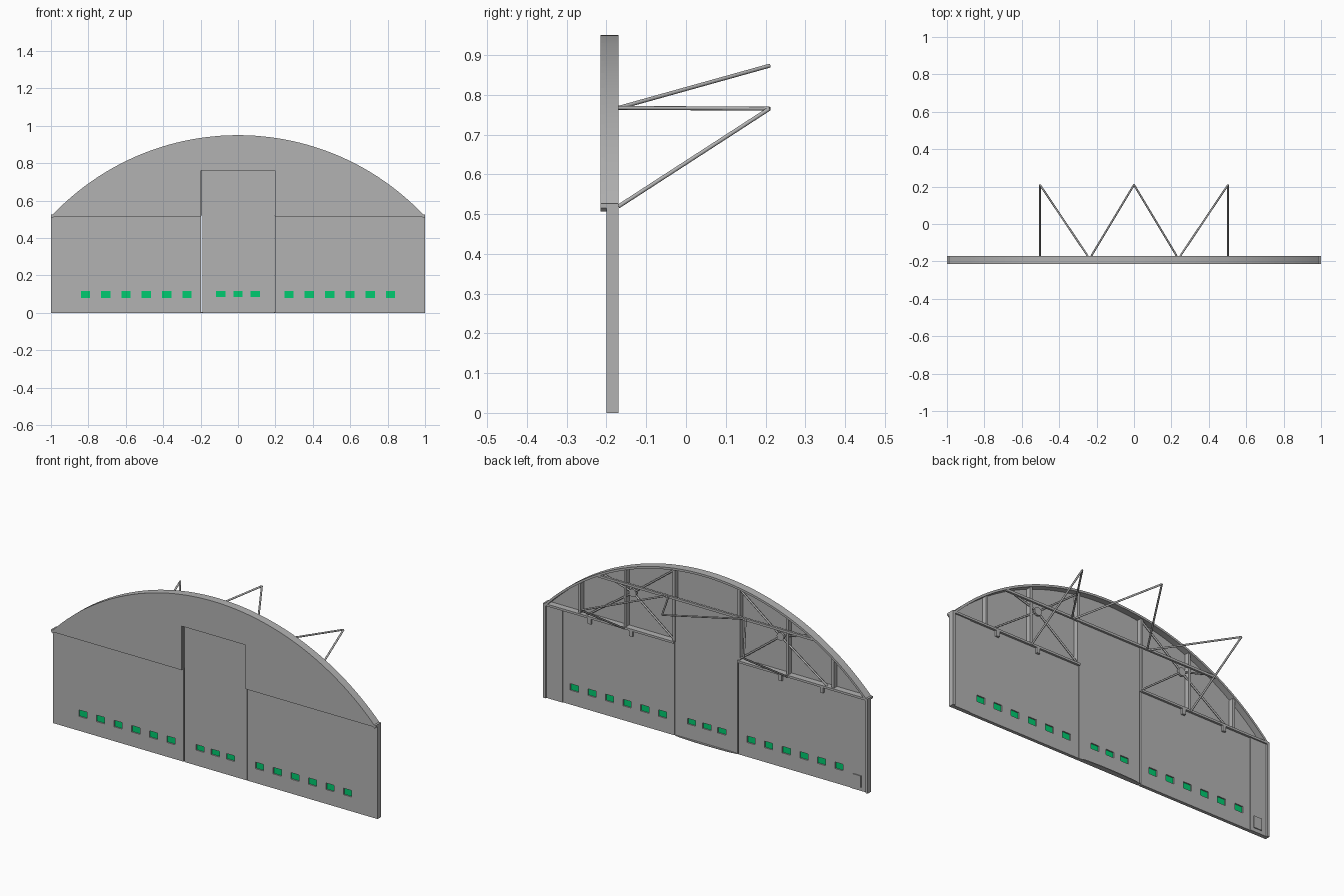
import bpy, bmesh, math
from mathutils import Vector

old = bpy.data.objects.get("Cube")
if old:
    bpy.data.objects.remove(old, do_unlink=True)


def material(name, rgb):
    m = bpy.data.materials.new(name)
    m.use_nodes = True
    color = (*rgb, 1)
    m.diffuse_color = color
    m.node_tree.nodes["Principled BSDF"].inputs["Base Color"].default_value = color
    return m


GREY = material("steel_grey", (0.45, 0.45, 0.45))
GREEN = material("window_green", (0.0, 0.6, 0.16))

FRONT, SHEET, BACK = -0.215, -0.2, -0.17   # wall layers in y
EAVE, TOP, NOTCH, DOOR = 0.515, 0.95, 0.76, 0.197
RISE = TOP - EAVE
RADIUS = (1 + RISE ** 2) / (2 * RISE)


def finish(name, bm, mat=GREY):
    bmesh.ops.recalc_face_normals(bm, faces=bm.faces)
    me = bpy.data.meshes.new(name)
    bm.to_mesh(me)
    bm.free()
    me.materials.append(mat)
    ob = bpy.data.objects.new(name, me)
    bpy.context.collection.objects.link(ob)
    return ob


def box(name, x, y, z, mat=GREY):
    """Box from (low, high) ranges on each axis."""
    bm = bmesh.new()
    bmesh.ops.create_cube(bm, size=1)
    for v in bm.verts:
        v.co = [r[0] + (c + 0.5) * (r[1] - r[0]) for c, r in zip(v.co, (x, y, z))]
    return finish(name, bm, mat)


def prism(name, points, direction):
    """Extrude a closed outline along a direction."""
    bm = bmesh.new()
    face = bm.faces.new([bm.verts.new(p) for p in points])
    new = bmesh.ops.extrude_face_region(bm, geom=[face])["geom"]
    for v in new:
        if isinstance(v, bmesh.types.BMVert):
            v.co += Vector(direction)
    return finish(name, bm)


def rod(name, a, b, radius=0.005, sides=8):
    a, b = Vector(a), Vector(b)
    bm = bmesh.new()
    bmesh.ops.create_cone(bm, cap_ends=True, segments=sides, radius1=radius,
                          radius2=radius, depth=(b - a).length)
    bmesh.ops.rotate(bm, verts=bm.verts,
                     matrix=(b - a).to_track_quat("Z", "Y").to_matrix())
    bmesh.ops.translate(bm, verts=bm.verts, vec=(a + b) / 2)
    ob = finish(name, bm)
    for p in ob.data.polygons:
        p.use_smooth = len(p.vertices) == 4
    ob.data.set_sharp_from_angle(angle=math.radians(50))
    return ob


def arc_z(x, inset=0):
    return TOP - RADIUS + math.sqrt((RADIUS - inset) ** 2 - x * x)


def arc(inset=0, steps=48):
    half = math.asin(1 / RADIUS)
    r = RADIUS - inset
    angles = [half - 2 * half * i / steps for i in range(steps + 1)]
    return [(r * math.sin(t), FRONT, TOP - RADIUS + r * math.cos(t)) for t in angles]


# Arched gable sheet with a notch for the tall centre door
notch = [(-DOOR, EAVE), (-DOOR, NOTCH), (DOOR, NOTCH), (DOOR, EAVE)]
prism("gable_sheet", arc() + [(x, FRONT, z) for x, z in notch], (0, 0.01, 0))
rim = prism("gable_rim", arc() + arc(0.012)[::-1], (0, BACK - FRONT, 0))
for p in rim.data.polygons:
    p.use_smooth = abs(p.normal.y) < 0.5
rim.data.set_sharp_from_angle(angle=math.radians(30))


# Door leaves with window openings cut through and green panes inside
def door(name, x, top, windows, low):
    leaf = box(name, x, (SHEET, -0.182), (0, top))
    for i, wx in enumerate(windows):
        wide, tall = (wx - 0.025, wx + 0.025), (low, 0.116)
        cutter = box("window_cutter", wide, (-0.25, -0.15), tall)
        cut = leaf.modifiers.new("opening", "BOOLEAN")
        cut.operation, cut.solver, cut.object = "DIFFERENCE", "EXACT", cutter
        bpy.context.view_layer.objects.active = leaf
        bpy.ops.object.modifier_apply(modifier=cut.name)
        bpy.data.objects.remove(cutter, do_unlink=True)
        box(f"{name}_pane_{i + 1}", wide, (-0.193, -0.189), tall, GREEN)


row = [0.273 + 0.1085 * i for i in range(6)]
door("left_door", (DOOR + 0.001, 0.997), EAVE, row, 0.08)
door("right_door", (-0.997, -DOOR), EAVE, [-x for x in row], 0.08)
door("centre_door", (-0.189, DOOR - 0.001), NOTCH, [-0.093, 0, 0.093], 0.085)

# Curved floor plate behind the centre door
curve = [(DOOR * math.cos(t), -0.184 + 0.014 * math.sin(t), 0)
         for t in [math.pi * i / 16 for i in range(17)]]
prism("floor_plate", curve, (0, 0, 0.004))

# Horizontal framing
box("middle_beam", (-0.66, 0.66), (-0.182, BACK), (0.76, 0.773))

for side, s in (("left", 1), ("right", -1)):
    def span(a, b):
        return tuple(sorted((a * s, b * s)))

    box(f"{side}_eave_beam", span(DOOR, 1), (FRONT, BACK), (EAVE, 0.527))
    box(f"{side}_edge_post", span(0.985, 1), (SHEET, BACK), (0, EAVE))
    box(f"{side}_edge_strip", span(0.885, 0.985), (-0.182, -0.178), (0, EAVE))

    # Vertical posts inside the gable
    for i, x in enumerate((0.2, 0.5, 0.78)):
        box(f"{side}_gable_post_{i + 1}", span(x - 0.007, x + 0.007), (-0.205, -0.178),
            (0.52, arc_z(x + 0.007, 0.006)))

    # Crossed braces with a round hub
    y = -0.185
    hub = Vector((0.455 * s, y, 0.725))
    ends = [(0.2, 0.92), (0.74, 0.525), (0.2, 0.53), (0.64, arc_z(0.64, 0.01))]
    for i, (x, z) in enumerate(ends):
        rod(f"{side}_cross_brace_{i + 1}", hub, (x * s, y, z))
    rod(f"{side}_brace_hub", hub - Vector((0, 0.006, 0)), hub + Vector((0, 0.006, 0)),
        0.022, 16)

    # Door rollers under the eave beam
    for i, x in enumerate((0.46, 0.715)):
        box(f"{side}_roller_{i + 1}", span(x - 0.01, x + 0.01), (-0.184, BACK),
            (0.485, EAVE))

    # Rear stays reaching out behind the wall
    outer = (0.503 * s, 0.21, 0.765)
    rod(f"{side}_low_stay", (0.503 * s, BACK, 0.519), outer)
    rod(f"{side}_level_stay", (0.248 * s, BACK, 0.767), outer)
    rod(f"{side}_high_stay", (0.228 * s, BACK, 0.767), (0, 0.21, 0.873))

# Service box in the right rear corner
box("service_box", (-0.955, -0.905), (-0.182, -0.173), (0.02, 0.085))
